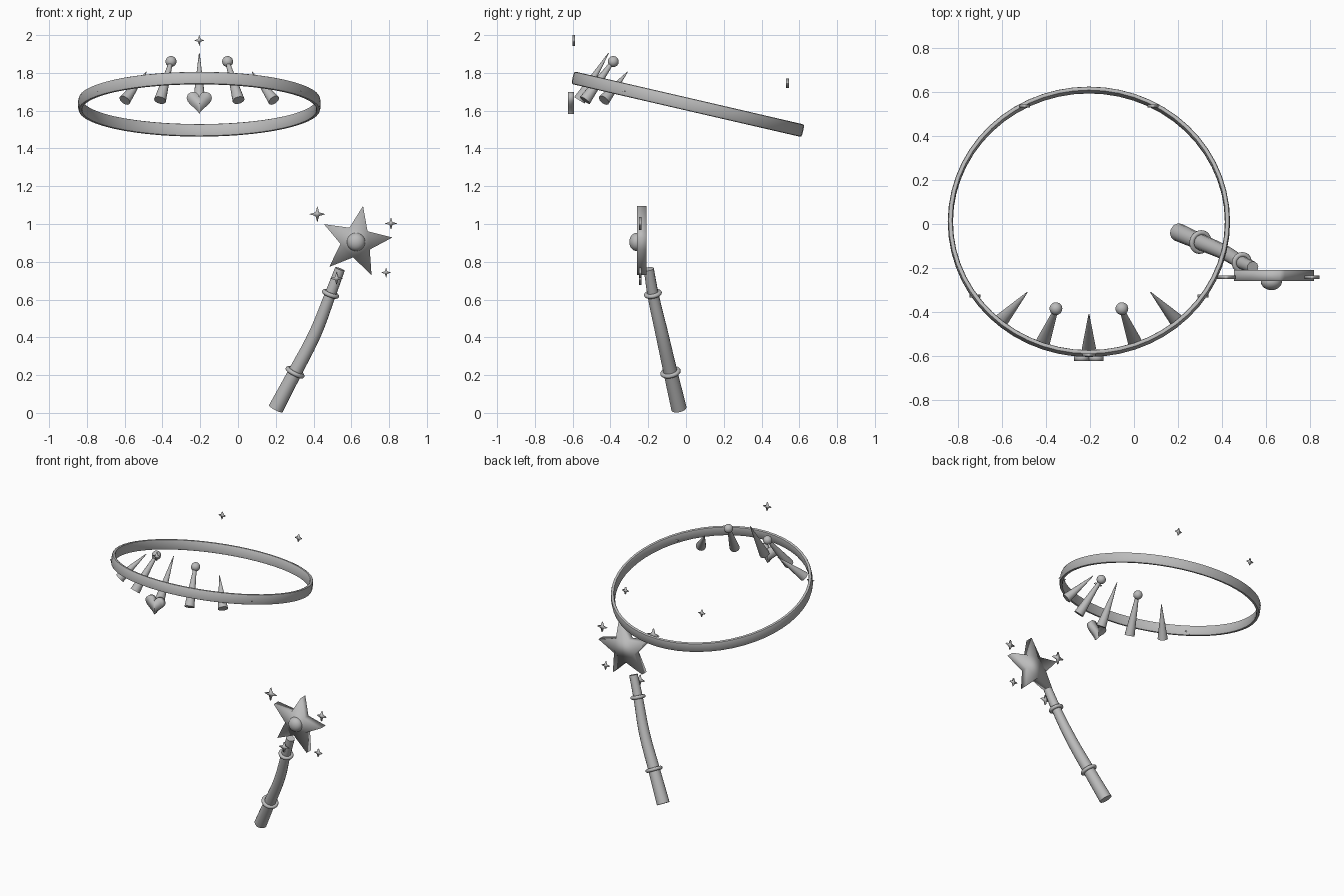
import bpy, bmesh, math
from mathutils import Vector

cube = bpy.data.objects.get("Cube")
if cube:
    bpy.data.objects.remove(cube, do_unlink=True)

grey = bpy.data.materials.new("plain_grey")
grey.use_nodes = True
GREY = (0.5, 0.5, 0.5, 1)
grey.diffuse_color = GREY
grey.node_tree.nodes["Principled BSDF"].inputs["Base Color"].default_value = GREY

MID = -0.205  # x of the tiara's mirror plane


def finish(ob, name, by_angle=True):
    ob.name = name
    ob.data.materials.clear()
    ob.data.materials.append(grey)
    bpy.ops.object.select_all(action='DESELECT')
    ob.select_set(True)
    bpy.context.view_layer.objects.active = ob
    if by_angle:
        bpy.ops.object.shade_smooth_by_angle(angle=math.radians(40))
    else:
        bpy.ops.object.shade_smooth()
    return ob


def from_bmesh(bm, name, by_angle=True):
    bmesh.ops.recalc_face_normals(bm, faces=bm.faces[:])
    mesh = bpy.data.meshes.new(name)
    bm.to_mesh(mesh)
    bm.free()
    ob = bpy.data.objects.new(name, mesh)
    bpy.context.collection.objects.link(ob)
    return finish(ob, name, by_angle)


def plate(name, outline, centre, depth):
    """Flat outline in x and z, extruded along y about the centre."""
    bm = bmesh.new()
    c = Vector(centre)
    face = bm.faces.new([bm.verts.new(c + Vector((x, -depth / 2, z))) for x, z in outline])
    out = bmesh.ops.extrude_face_region(bm, geom=[face])
    moved = [v for v in out["geom"] if isinstance(v, bmesh.types.BMVert)]
    bmesh.ops.translate(bm, verts=moved, vec=(0, depth, 0))
    return from_bmesh(bm, name, False)


def star_outline(points, outer, inner, start):
    return [((inner if i % 2 else outer) * math.cos(start + i * math.pi / points),
             (inner if i % 2 else outer) * math.sin(start + i * math.pi / points))
            for i in range(points * 2)]


def spike(name, base, tip, r1, r2):
    a, b = Vector(base), Vector(tip)
    bpy.ops.mesh.primitive_cone_add(vertices=16, radius1=r1, radius2=r2,
                                    depth=(b - a).length, location=(a + b) / 2)
    ob = bpy.context.object
    ob.rotation_euler = (b - a).to_track_quat('Z', 'Y').to_euler()
    return finish(ob, name)


def ball(name, centre, radius, squash=1):
    bpy.ops.mesh.primitive_uv_sphere_add(segments=24, ring_count=14, radius=radius,
                                         location=centre)
    bpy.context.object.scale.y = squash
    return finish(bpy.context.object, name)


def sparkle(name, centre, size, depth=0.014):
    return plate(name, star_outline(4, size, size * 0.32, 0), centre, depth)


# Tiara band: rounded strip section spun round, then tipped up at the front
bm = bmesh.new()
section = []
for i in range(12):
    t = math.tau * i / 12
    u, w = math.cos(t), math.sin(t)
    section.append(bm.verts.new((0.63 + 0.012 * math.copysign(abs(u) ** 0.6, u), 0,
                                 0.034 * math.copysign(abs(w) ** 0.6, w))))
edges = [bm.edges.new((section[i], section[(i + 1) % 12])) for i in range(12)]
bmesh.ops.spin(bm, geom=section + edges, cent=(0, 0, 0), axis=(0, 0, 1),
               angle=math.tau, steps=56)
bmesh.ops.remove_doubles(bm, verts=bm.verts[:], dist=0.0005)
band = from_bmesh(bm, "tiara_band")
band.location = (MID, 0.01, 1.634)
band.rotation_euler.x = -0.227
band.scale.y = 0.976

# Tiara spikes, mirrored in pairs
spike("centre_spike", (MID, -0.565, 1.655), (MID, -0.41, 1.905), 0.032, 0.002)
for side, s in (("left", 1), ("right", -1)):
    spike(side + "_inner_spike", (MID + s * 0.208, -0.535, 1.655),
          (MID + s * 0.152, -0.395, 1.85), 0.032, 0.011)
    ball(side + "_spike_ball", (MID + s * 0.15, -0.385, 1.86), 0.029)
    spike(side + "_outer_spike", (MID + s * 0.395, -0.435, 1.655),
          (MID + s * 0.28, -0.31, 1.805), 0.032, 0.002)
    sparkle(side + "_back_sparkle", (MID + s * 0.292, 0.537, 1.745), 0.025)
    sparkle(side + "_side_sparkle", (MID + s * 0.518, -0.328, 1.703), 0.025)
sparkle("top_sparkle", (MID, -0.595, 1.972), 0.029)

# Heart pendant on the front of the band
heart = []
for i in range(28):
    t = math.tau * i / 28
    heart.append((0.067 * math.sin(t) ** 3,
                  0.0041 * (13 * math.cos(t) - 5 * math.cos(2 * t)
                            - 2 * math.cos(3 * t) - math.cos(4 * t))))
plate("heart_pendant", heart, (MID, -0.609, 1.651), 0.03)

# Wand handle: gently bent, tapering rod
path = [(0.2, -0.037, 0.022, 0.041), (0.302, -0.082, 0.215, 0.037),
        (0.408, -0.128, 0.42, 0.034), (0.49, -0.175, 0.63, 0.030),
        (0.54, -0.197, 0.762, 0.027)]
curve = bpy.data.curves.new("wand_handle", 'CURVE')
curve.dimensions = '3D'
curve.bevel_depth = 1
curve.bevel_resolution = 4
curve.use_fill_caps = True
spline = curve.splines.new('BEZIER')
spline.bezier_points.add(len(path) - 1)
for p, (x, y, z, r) in zip(spline.bezier_points, path):
    p.co = (x, y, z)
    p.radius = r
    p.handle_left_type = p.handle_right_type = 'AUTO'
handle = bpy.data.objects.new("wand_handle", curve)
bpy.context.collection.objects.link(handle)
bpy.ops.object.select_all(action='DESELECT')
handle.select_set(True)
bpy.context.view_layer.objects.active = handle
bpy.ops.object.convert(target='MESH')
finish(bpy.context.object, "wand_handle")

# Collars round the handle
for name, i in (("lower_collar", 1), ("upper_collar", 3)):
    along = Vector(path[i + 1][:3]) - Vector(path[i - 1][:3])
    bpy.ops.mesh.primitive_torus_add(location=path[i][:3], major_radius=path[i][3] + 0.006,
                                     minor_radius=0.012, major_segments=32, minor_segments=10)
    bpy.context.object.rotation_euler = along.to_track_quat('Z', 'Y').to_euler()
    finish(bpy.context.object, name)

# Wand star with its round gem
STAR = (0.625, -0.235, 0.905)
plate("wand_star", star_outline(5, 0.194, 0.083, math.radians(79)), STAR, 0.05)
ball("star_gem", (STAR[0], -0.262, STAR[2]), 0.048, 0.8)

# Sparkles floating round the star
for name, x, z, size in (("upper_right", 0.42, 1.052, 0.043), ("upper_left", 0.81, 1.003, 0.034),
                         ("lower_left", 0.784, 0.743, 0.028), ("handle", 0.522, 0.712, 0.036)):
    sparkle(name + "_sparkle", (x, -0.242, z), size)
